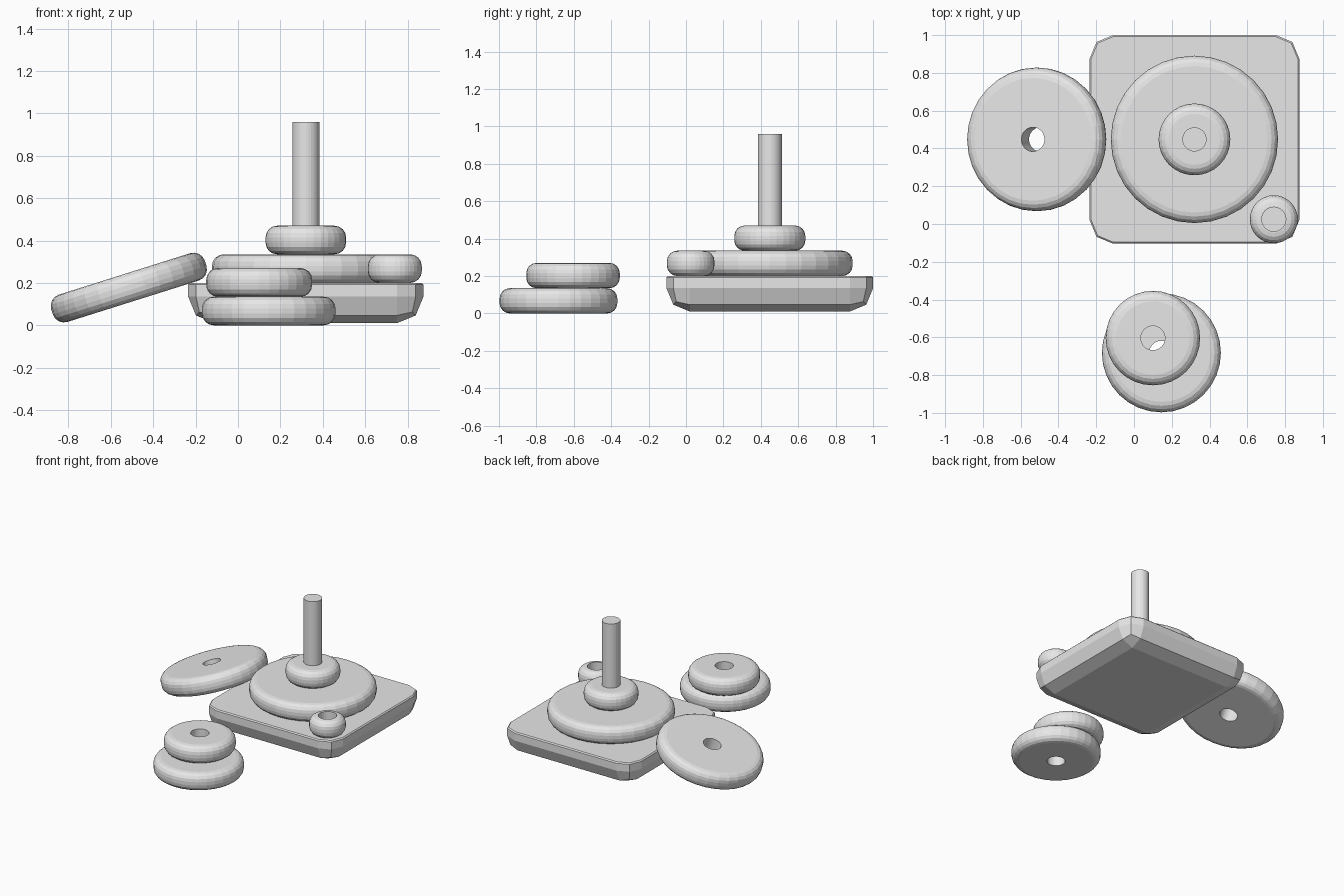
import bpy, bmesh, math
from mathutils import Matrix

default = bpy.data.objects.get("Cube")
if default:
    bpy.data.objects.remove(default, do_unlink=True)

GREY = (0.8, 0.8, 0.8, 1.0)
mat = bpy.data.materials.new("light grey")
mat.use_nodes = True
mat.diffuse_color = GREY
mat.node_tree.nodes["Principled BSDF"].inputs["Base Color"].default_value = GREY

SIDES = 32
THICK = 0.135
HOLE = 0.064
ROUND = 0.055


def finish(bm, name, location, tilt=0.0):
    bmesh.ops.recalc_face_normals(bm, faces=bm.faces)
    mesh = bpy.data.meshes.new(name)
    bm.to_mesh(mesh)
    bm.free()
    mesh.materials.append(mat)
    obj = bpy.data.objects.new(name, mesh)
    obj.location = location
    obj.rotation_euler.y = tilt
    bpy.context.collection.objects.link(obj)
    return obj


def disc(name, radius, x, y, z, tilt=0.0):
    """Ring with rounded outer rims and a straight bore, centred on z."""
    half = THICK / 2
    profile = [(HOLE, -half)]
    for sign in (-1, 1):
        arc = []
        for i in range(5):
            a = math.radians(90 * i / 4)
            arc.append((radius - ROUND + ROUND * math.sin(a),
                        sign * (half - ROUND + ROUND * math.cos(a))))
        profile += arc if sign < 0 else arc[::-1]
    profile.append((HOLE, half))
    bm = bmesh.new()
    rings = []
    for k in range(SIDES):
        a = 2 * math.pi * k / SIDES
        rings.append([bm.verts.new((r * math.cos(a), r * math.sin(a), h))
                      for r, h in profile])
    n = len(profile)
    for k in range(SIDES):
        cur, nxt = rings[k], rings[(k + 1) % SIDES]
        for i in range(n):
            j = (i + 1) % n
            bm.faces.new((cur[i], nxt[i], nxt[j], cur[j]))
    return finish(bm, name, (x, y, z), tilt)


# Base: block with rounded upright corners and underside, crisp top rim
BASE_X, BASE_Y = 0.32, 0.448
bm = bmesh.new()
bmesh.ops.create_cube(bm, size=1.0, matrix=Matrix.Diagonal((1.11, 1.105, 0.19, 1)))
soft = [e for e in bm.edges if min(v.co.z for v in e.verts) < 0]
bmesh.ops.bevel(bm, geom=soft, offset=0.125, segments=2, profile=0.5, affect='EDGES')
top = [e for e in bm.edges if all(v.co.z > 0.094 for v in e.verts)]
bmesh.ops.bevel(bm, geom=top, offset=0.008, segments=1, affect='EDGES')
finish(bm, "base", (BASE_X, BASE_Y, 0.105))

# Upright rod
bm = bmesh.new()
bmesh.ops.create_cone(bm, cap_ends=True, segments=SIDES, radius1=HOLE,
                      radius2=HOLE, depth=0.78)
finish(bm, "rod", (BASE_X, BASE_Y, 0.57))

# Discs threaded on the rod
disc("largest_disc", 0.443, BASE_X, BASE_Y, 0.2675)
disc("stacked_small_disc", 0.19, BASE_X, BASE_Y, 0.4025)

# Loose discs
disc("smallest_disc", 0.127, 0.74, 0.025, 0.2675)
disc("leaning_disc", 0.38, -0.515, BASE_Y, 0.178, math.radians(-17.5))
disc("lower_loose_disc", 0.315, 0.145, -0.682, THICK / 2)
disc("upper_loose_disc", 0.25, 0.1, -0.604, THICK * 1.5)
